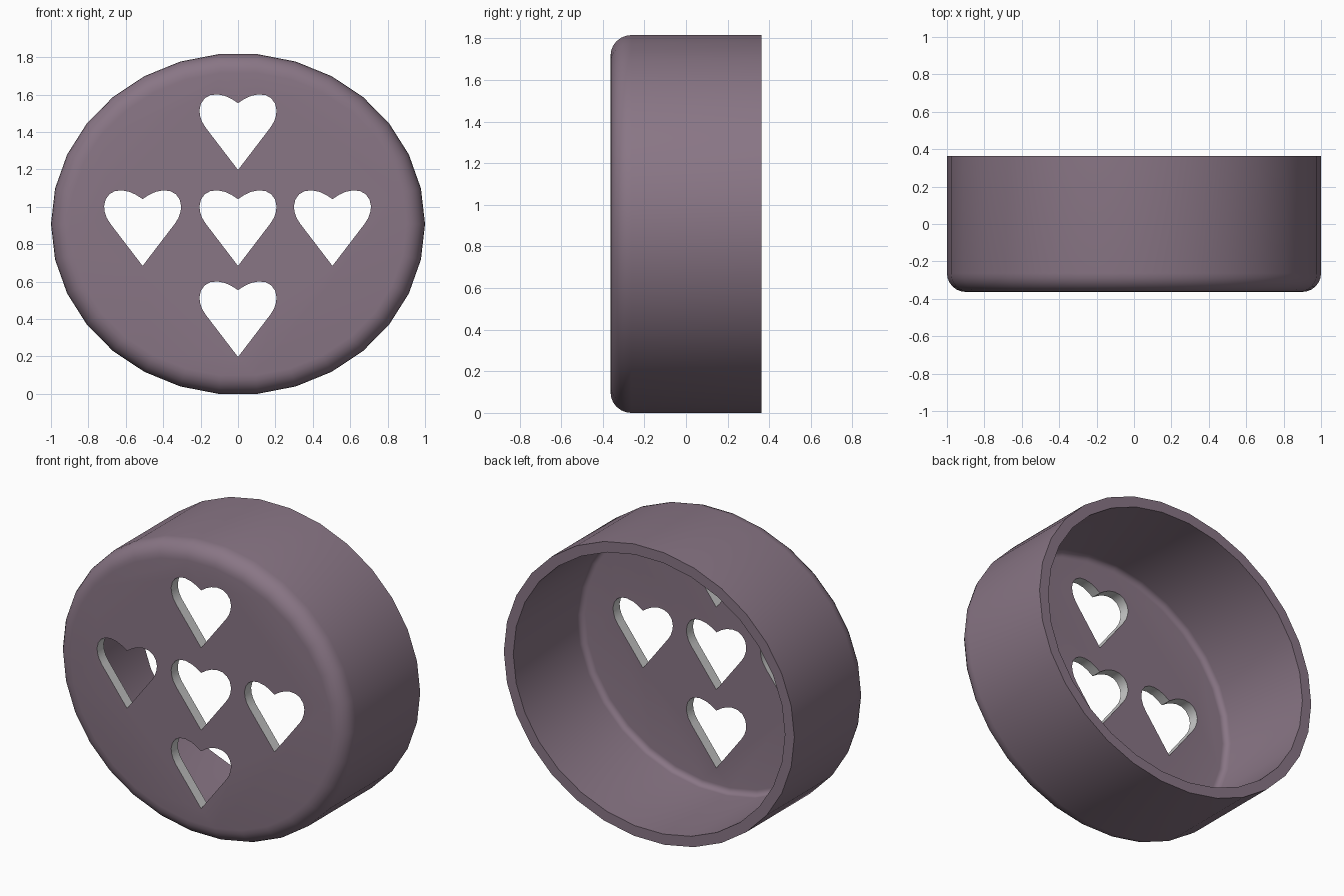
import bpy, bmesh
from math import sin, cos, pi, radians

if "Cube" in bpy.data.objects:
    bpy.data.objects.remove(bpy.data.objects["Cube"])

SIDES, RX, RZ, CZ = 30, 1.0, 0.913, 0.908
FRONT, BACK, WALL, FILLET = -0.363, 0.363, 0.065, 0.1


def material(name, rgb):
    m = bpy.data.materials.new(name)
    m.diffuse_color = (*rgb, 1)
    m.use_nodes = True
    m.node_tree.nodes["Principled BSDF"].inputs["Base Color"].default_value = m.diffuse_color
    return m


def make_object(name, bm, mat):
    bmesh.ops.recalc_face_normals(bm, faces=bm.faces)
    mesh = bpy.data.meshes.new(name)
    bm.to_mesh(mesh)
    bm.free()
    mesh.materials.append(mat)
    ob = bpy.data.objects.new(name, mesh)
    bpy.context.collection.objects.link(ob)
    return ob


def fillet(radius, y_face, inset, steps=6):
    """(inset, y) points of a rounded corner, from the flat face out to the wall."""
    return [(inset + radius * (1 - sin(a)), y_face + radius * (1 - cos(a)))
            for a in (pi / 2 * i / steps for i in range(steps + 1))]


body_mat = material("mauve", (0.25, 0.18, 0.235))
cut_mat = material("grey", (0.8, 0.8, 0.8))

# Hollow oval cap: outer front fillet, back rim, inner fillet
profile = (fillet(FILLET, FRONT, 0) + [(0, BACK), (WALL, BACK)]
           + fillet(FILLET - WALL, FRONT + WALL, WALL)[::-1])
bm = bmesh.new()
rings = [[bm.verts.new(((RX - d) * cos(2 * pi * k / SIDES), y,
                        CZ + (RZ - d) * sin(2 * pi * k / SIDES)))
          for k in range(SIDES)] for d, y in profile]
for a, b in zip(rings, rings[1:]):
    for k in range(SIDES):
        n = (k + 1) % SIDES
        bm.faces.new((a[k], a[n], b[n], b[k]))
bm.faces.new(rings[0])
bm.faces.new(rings[-1])
cap = make_object("cap", bm, body_mat)

# Heart-shaped holes: right half of the outline, tip at the origin, mirrored
half = [(0, 0), (0.172, 0.225), (0.192, 0.257), (0.203, 0.29), (0.206, 0.32),
        (0.198, 0.355), (0.178, 0.383), (0.148, 0.4), (0.11, 0.404),
        (0.07, 0.396), (0.035, 0.38), (0, 0.357)]
outline = half + [(-x, z) for x, z in half[-2:0:-1]]
bm = bmesh.new()
for cx, tip in ((0, 1.197), (0, 0.684), (0, 0.197), (-0.51, 0.684), (0.505, 0.684)):
    face = bm.faces.new([bm.verts.new((cx + x, FRONT - 0.1, tip + z)) for x, z in outline])
    ext = bmesh.ops.extrude_face_region(bm, geom=[face], use_keep_orig=True)
    moved = [v for v in ext["geom"] if isinstance(v, bmesh.types.BMVert)]
    bmesh.ops.translate(bm, verts=moved, vec=(0, 0.3, 0))
cutter = make_object("heart_cutter", bm, cut_mat)
cutter.hide_render = True

mod = cap.modifiers.new("hearts", 'BOOLEAN')
mod.operation, mod.object, mod.solver = 'DIFFERENCE', cutter, 'EXACT'
mod.material_mode = 'TRANSFER'
bpy.context.view_layer.objects.active = cap
cap.select_set(True)
bpy.ops.object.modifier_apply(modifier=mod.name)
bpy.data.objects.remove(cutter)
bpy.ops.object.shade_smooth_by_angle(angle=radians(30))
